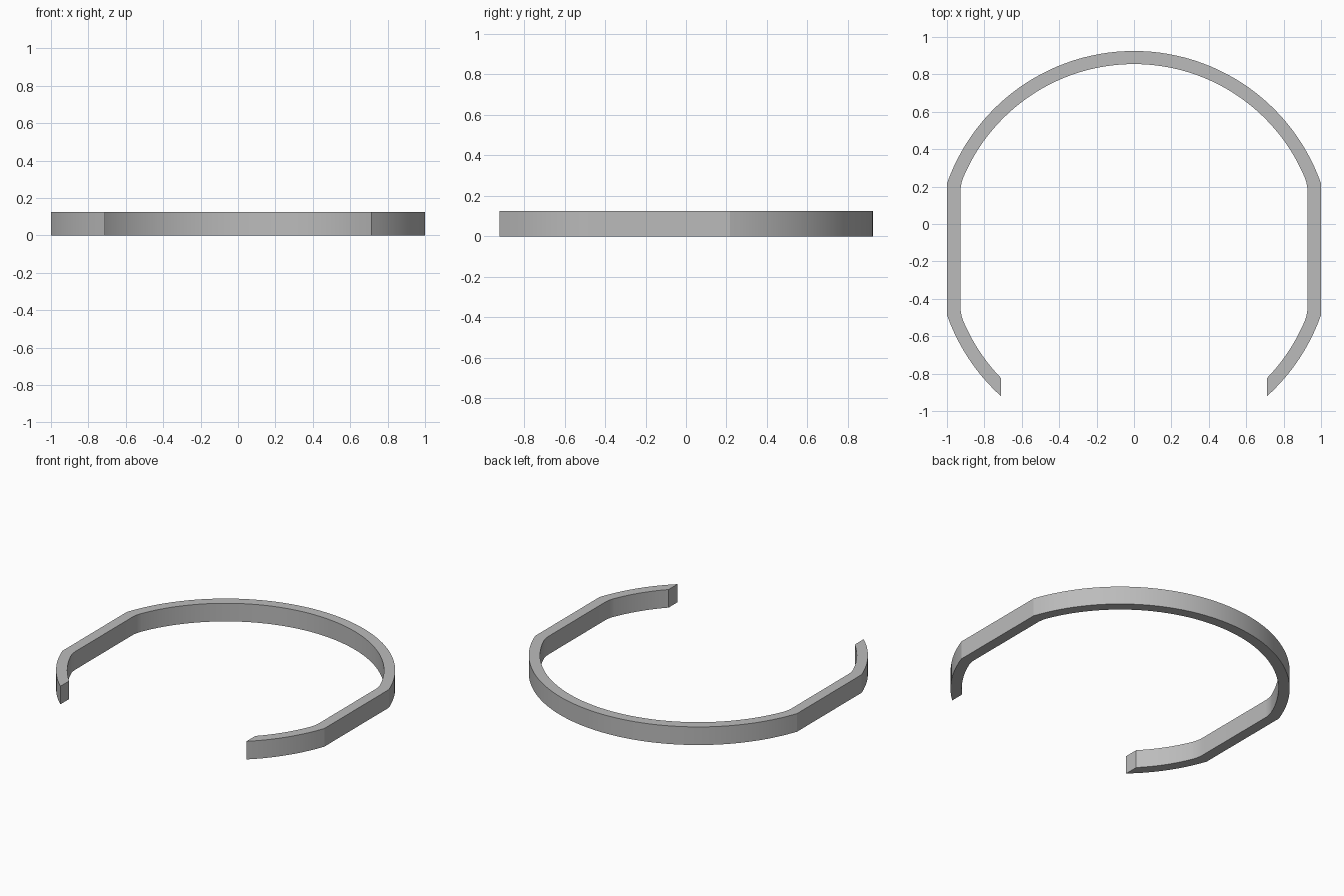
import bpy, bmesh
from math import asin, acos, sin, cos, pi, radians

cube = bpy.data.objects.get("Cube")
if cube:
    bpy.data.objects.remove(cube, do_unlink=True)

HEIGHT = 0.125
CENTRE_Y = -0.135      # centre of both arcs
TIP_X = 0.71           # the open ends are cut along this plane
ARC_STEPS, TIP_STEPS = 28, 10


def half_outline(radius, flat_x):
    """Half of one wall: back arc, straight side, front arc to the tip."""
    corner = asin(flat_x / radius)
    tip = pi - asin(TIP_X / radius)
    angles = [corner * i / ARC_STEPS for i in range(ARC_STEPS + 1)]
    start = pi - corner
    angles += [start + (tip - start) * i / TIP_STEPS for i in range(TIP_STEPS + 1)]
    return [(radius * sin(a), CENTRE_Y + radius * cos(a)) for a in angles]


def full_outline(radius, flat_x):
    half = half_outline(radius, flat_x)
    return [(-x, y) for x, y in reversed(half[1:])] + half


# Flat C-shaped strip between the outer and inner walls
bm = bmesh.new()
outer = [bm.verts.new((x, y, 0)) for x, y in full_outline(1.06, 1.0)]
inner = [bm.verts.new((x, y, 0)) for x, y in full_outline(0.99, 0.928)]
for i in range(len(outer) - 1):
    bm.faces.new((outer[i], outer[i + 1], inner[i + 1], inner[i]))

# Raise the strip into a solid band
ret = bmesh.ops.extrude_face_region(bm, geom=bm.faces[:])
top = [g for g in ret["geom"] if isinstance(g, bmesh.types.BMVert)]
bmesh.ops.translate(bm, verts=top, vec=(0, 0, HEIGHT))

# Ease the inner corners where the arcs meet the straight sides
corners = {inner[i] for i in (TIP_STEPS, TIP_STEPS + 1,
                              -TIP_STEPS - 1, -TIP_STEPS - 2)}
edges = [e for v in corners for e in v.link_edges
         if abs(e.verts[0].co.z - e.verts[1].co.z) > HEIGHT / 2]
bmesh.ops.bevel(bm, geom=edges, offset=0.035, segments=4, profile=0.5,
                affect="EDGES", clamp_overlap=True)
bmesh.ops.recalc_face_normals(bm, faces=bm.faces[:])

mesh = bpy.data.meshes.new("open_band")
bm.to_mesh(mesh)
bm.free()
band = bpy.data.objects.new("open_band", mesh)
bpy.context.collection.objects.link(band)

# Plain grey finish
grey = bpy.data.materials.new("plain_grey")
grey.use_nodes = True
colour = (0.5, 0.5, 0.5, 1)
grey.diffuse_color = colour
grey.node_tree.nodes["Principled BSDF"].inputs["Base Color"].default_value = colour
mesh.materials.append(grey)

# Smooth arcs, crisp edges
bpy.ops.object.select_all(action="DESELECT")
band.select_set(True)
bpy.context.view_layer.objects.active = band
bpy.ops.object.shade_smooth_by_angle(angle=radians(15))
